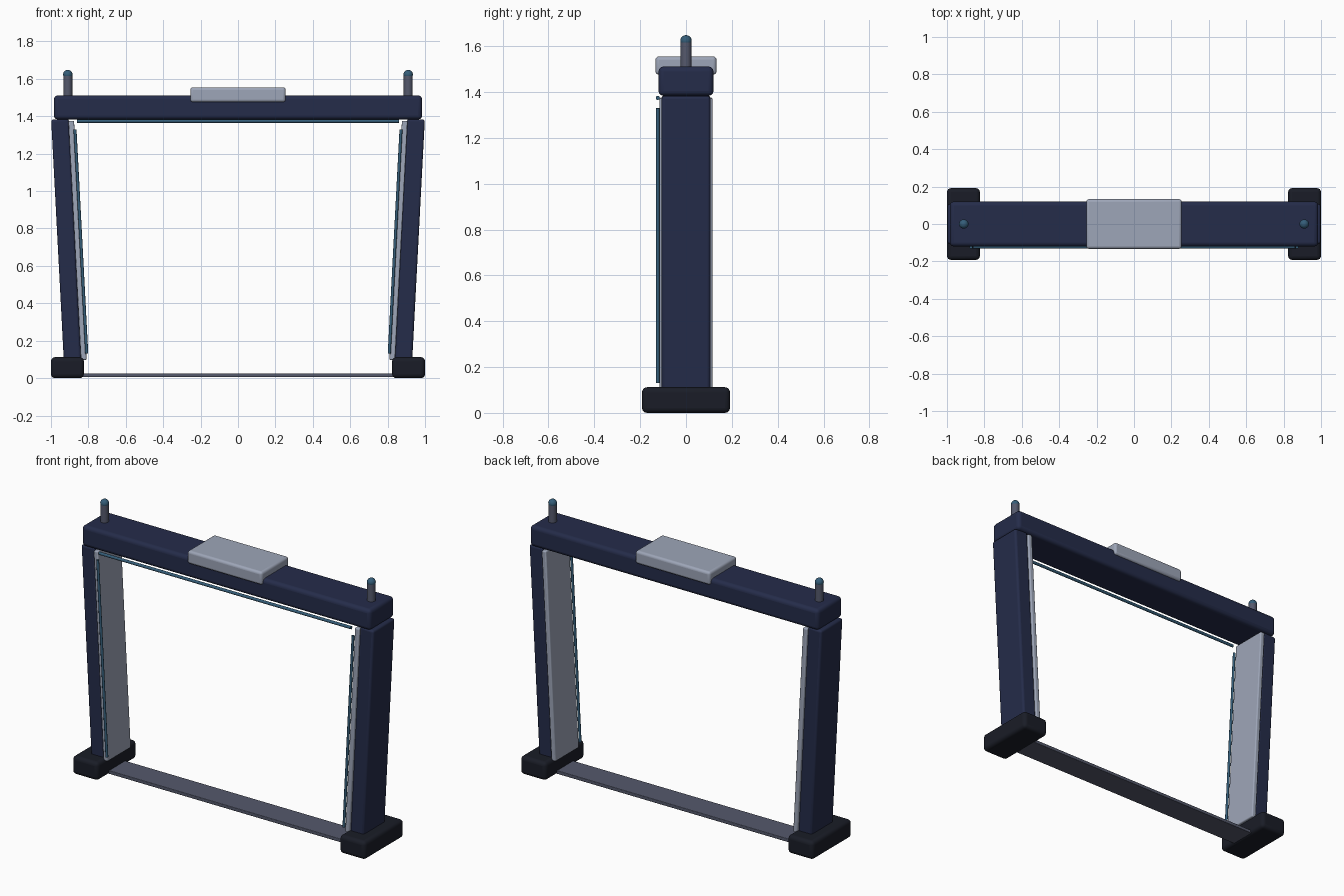
import bpy
from math import radians

if "Cube" in bpy.data.objects:
    bpy.data.objects.remove(bpy.data.objects["Cube"])

TILT = radians(3.0)


def material(name, rgb):
    m = bpy.data.materials.new(name)
    m.diffuse_color = (*rgb, 1)
    m.use_nodes = True
    m.node_tree.nodes["Principled BSDF"].inputs["Base Color"].default_value = m.diffuse_color
    return m


NAVY = material("navy", (0.018, 0.025, 0.068))
DARK = material("dark_rubber", (0.010, 0.012, 0.020))
PALE = material("pale_panel", (0.34, 0.38, 0.48))
STEEL = material("steel", (0.09, 0.10, 0.15))
BLUE = material("blue_light", (0.035, 0.11, 0.19))


def finish(name, mat):
    o = bpy.context.object
    o.name = name
    o.data.materials.append(mat)
    bpy.ops.object.shade_smooth_by_angle(angle=radians(35))
    return o


def box(name, loc, size, mat, bevel=0.0, tilt=0.0):
    bpy.ops.mesh.primitive_cube_add(size=1, location=loc)
    o = bpy.context.object
    o.scale = size
    bpy.ops.object.transform_apply(location=False, rotation=False, scale=True)
    o.rotation_euler = (0, tilt, 0)
    finish(name, mat)
    if bevel:
        b = o.modifiers.new("bevel", 'BEVEL')
        b.width = bevel
        b.segments = 4
    return o


def rod(name, loc, radius, length, mat, rot=(0, 0, 0)):
    bpy.ops.mesh.primitive_cylinder_add(vertices=24, radius=radius, depth=length,
                                        location=loc, rotation=rot)
    return finish(name, mat)


# Cross beam, top housing and floor plate
box("top_beam", (0, 0, 1.447), (1.97, 0.24, 0.128), NAVY, 0.022)
box("top_housing", (0, 0, 1.515), (0.51, 0.266, 0.08), PALE, 0.015)
box("floor_plate", (0, 0, 0.0155), (1.67, 0.16, 0.021), STEEL, 0.004)
rod("top_light_strip", (0, -0.123, 1.374), 0.009, 1.72, BLUE, (0, radians(90), 0))

# Mirrored side parts
for side, s in (("left", -1), ("right", 1)):
    box(side + "_foot", (s * 0.912, 0, 0.056), (0.176, 0.384, 0.112), DARK, 0.022)
    box(side + "_leg", (s * 0.918, 0, 0.738), (0.094, 0.212, 1.295), NAVY, 0.013, s * TILT)
    box(side + "_inner_panel", (s * 0.858, 0, 0.736), (0.03, 0.23, 1.28), PALE, 0.007, s * TILT)
    rod(side + "_light_strip", (s * 0.84, -0.123, 0.73), 0.008, 1.2, BLUE, (0, s * TILT, 0))
    rod(side + "_antenna_post", (s * 0.91, 0, 1.555), 0.024, 0.13, STEEL)
    bpy.ops.mesh.primitive_uv_sphere_add(segments=24, ring_count=12, radius=0.025,
                                         location=(s * 0.91, 0, 1.623))
    finish(side + "_antenna_tip", BLUE)
